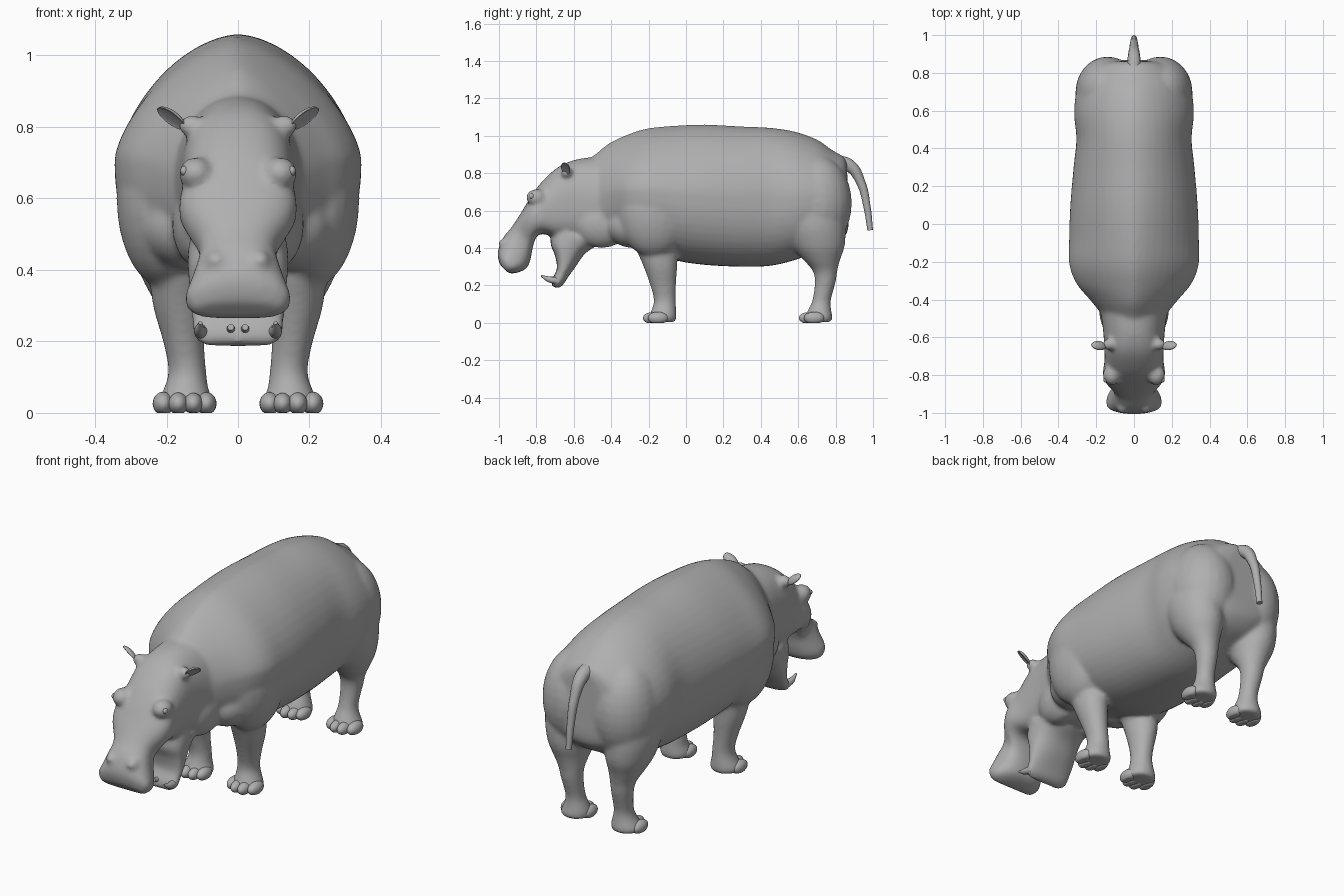
import bpy, bmesh, math
from mathutils import Vector, Matrix

if "Cube" in bpy.data.objects:
    bpy.data.objects.remove(bpy.data.objects["Cube"], do_unlink=True)

hide = bpy.data.materials.new("grey_hide")
hide.use_nodes = True
GREY = (0.43, 0.43, 0.43, 1)
hide.diffuse_color = GREY
hide.node_tree.nodes["Principled BSDF"].inputs["Base Color"].default_value = GREY


def finish(name, bm):
    """Turn a bmesh into a smooth object."""
    bmesh.ops.recalc_face_normals(bm, faces=bm.faces)
    for f in bm.faces:
        f.smooth = True
    mesh = bpy.data.meshes.new(name)
    bm.to_mesh(mesh)
    bm.free()
    mesh.materials.append(hide)
    ob = bpy.data.objects.new(name, mesh)
    bpy.context.collection.objects.link(ob)
    return ob


def blend(secs, steps=5):
    """Catmull-Rom interpolation between neighbouring sections."""
    pts = [secs[0]] + secs + [secs[-1]]
    for i in range(1, len(pts) - 2):
        for k in range(steps):
            t = k / steps
            yield [0.5 * (2 * b + (c - a) * t + (2 * a - 5 * b + 4 * c - d) * t * t
                          + (3 * b - a - 3 * c + d) * t ** 3)
                   for a, b, c, d in zip(*pts[i - 1:i + 3])]
    yield secs[-1]


def loft(bm, secs, frame, lower=2.0, n=48):
    """Skin rounded cross-sections; upper and lower set how square each half is."""
    rings = []
    for s in blend(secs):
        c, u, v, upper = frame(s)
        ring = []
        for i in range(n):
            a = math.tau * i / n
            power = upper if math.cos(a) > 0 else lower
            p, q = (math.copysign(abs(w) ** (2 / power), w) for w in (math.cos(a), math.sin(a)))
            ring.append(bm.verts.new(c + u * p + v * q))
        rings.append(ring)
    for r0, r1 in zip(rings, rings[1:]):
        for i in range(n):
            j = (i + 1) % n
            bm.faces.new((r0[i], r0[j], r1[j], r1[i]))
    bm.faces.new(rings[0])
    bm.faces.new(rings[-1])


def spine_frame(s):
    # section: top y, top z, bottom y, bottom z, half width, squareness of the top
    top, low = Vector((0, s[0], s[1])), Vector((0, s[2], s[3]))
    return (top + low) / 2, (top - low) / 2, Vector((s[4], 0, 0)), s[5]


def leg_frame(side):
    # section: z, centre x, centre y, half width, half depth
    return lambda s: (Vector((side * s[1], s[2], s[0])), Vector((s[3], 0, 0)), Vector((0, s[4], 0)), 2)


def blob(bm, centre, radii):
    m = Matrix.Translation(centre) @ Matrix.Diagonal((*radii, 1))
    return bmesh.ops.create_uvsphere(bm, u_segments=24, v_segments=16, radius=1, matrix=m)["verts"]


def tapered(name, points, radii):
    """Round tapering curve through points."""
    cu = bpy.data.curves.new(name, "CURVE")
    cu.dimensions = "3D"
    cu.bevel_depth = 1
    cu.bevel_resolution = 4
    cu.use_fill_caps = True
    sp = cu.splines.new("BEZIER")
    sp.bezier_points.add(len(points) - 1)
    for bp, p, r in zip(sp.bezier_points, points, radii):
        bp.co, bp.radius = p, r
        bp.handle_left_type = bp.handle_right_type = "AUTO"
    cu.materials.append(hide)
    ob = bpy.data.objects.new(name, cu)
    bpy.context.collection.objects.link(ob)


skin = bmesh.new()

# barrel trunk, neck to rump, with a ridged back
loft(skin, [
    (-.56, .87, -.50, .42, .15, 2), (-.50, .89, -.44, .42, .178, 1.7), (-.42, .955, -.38, .43, .235, 1.5),
    (-.33, 1.0, -.30, .42, .305, 1.45), (-.22, 1.037, -.20, .385, .343, 1.5),
    (-.08, 1.053, -.06, .335, .343, 1.6), (.10, 1.06, .10, .31, .337, 1.7), (.30, 1.05, .30, .30, .32, 1.8),
    (.45, 1.043, .45, .305, .305, 1.85), (.58, 1.023, .58, .335, .317, 1.75), (.70, .98, .70, .38, .305, 1.7),
    (.78, .925, .80, .42, .265, 1.8), (.84, .89, .86, .48, .19, 1.9), (.86, .86, .87, .55, .10, 2)],
    spine_frame, 2.35)

# skull and broad muzzle
loft(skin, [
    (-.45, .89, -.45, .43, .18, 2), (-.58, .875, -.52, .42, .165, 2.2), (-.68, .835, -.60, .44, .158, 2.5),
    (-.77, .755, -.68, .45, .156, 2.4), (-.83, .675, -.76, .475, .165, 2.2), (-.875, .60, -.80, .46, .148, 2.4),
    (-.93, .515, -.82, .40, .108, 2.4), (-.975, .46, -.83, .345, .118, 2.3), (-1.0, .405, -.85, .295, .138, 2.2),
    (-1.007, .36, -.895, .27, .149, 2.2), (-.995, .31, -.945, .262, .125, 2.2)], spine_frame, 2.8)

# hanging lower jaw
loft(skin, [
    (-.70, .52, -.48, .41, .14, 2.8), (-.725, .43, -.54, .37, .14, 2.8), (-.70, .36, -.59, .30, .135, 2.8),
    (-.69, .29, -.63, .245, .13, 3), (-.715, .235, -.66, .20, .126, 3), (-.72, .20, -.69, .183, .10, 2.6)],
    spine_frame, 2.3)

front_leg = [(.66, .20, -.16, .10, .14), (.50, .18, -.155, .092, .125), (.40, .168, -.155, .082, .112),
             (.30, .163, -.137, .075, .09), (.20, .152, -.122, .058, .069), (.12, .142, -.113, .053, .059),
             (.07, .145, -.118, .062, .066), (.03, .147, -.125, .078, .075), (.004, .147, -.125, .072, .068)]
hind_leg = [(.74, .16, .67, .11, .15), (.55, .175, .68, .13, .17), (.42, .17, .705, .115, .145),
            (.34, .162, .725, .088, .10), (.28, .152, .743, .065, .067), (.22, .148, .745, .055, .056),
            (.12, .142, .725, .048, .05), (.07, .142, .715, .06, .062), (.03, .147, .71, .076, .073),
            (.004, .147, .71, .072, .068)]

for side in (1, -1):
    loft(skin, front_leg, leg_frame(side))
    loft(skin, hind_leg, leg_frame(side))
    # rump, shoulder, brisket, neck fold, brow, nostril and ear base swellings
    for c, r in (((.14, .70, .64), (.17, .187, .255)),
                 ((.205, -.17, .60), (.135, .20, .25)),
                 ((.14, -.28, .52), (.13, .15, .12)),
                 ((.10, -.45, .53), (.085, .15, .13)),
                 ((.118, -.80, .67), (.048, .055, .046)),
                 ((.062, -.965, .425), (.03, .04, .03)),
                 ((.128, -.638, .803), (.042, .032, .03))):
        blob(skin, (side * c[0], c[1], c[2]), r)

# fuse all masses into one continuous hide
body = finish("body", skin)
fuse = body.modifiers.new("fuse", "REMESH")
fuse.mode = "VOXEL"
fuse.voxel_size = 0.01
fuse.use_smooth_shade = True
relax = body.modifiers.new("relax", "SMOOTH")
relax.factor = 0.5
relax.iterations = 14

for side, label in ((1, "left"), (-1, "right")):
    # four long toes on each foot, the outer ones set back
    for foot, cy in (("front", -.125), ("hind", .71)):
        toes = bmesh.new()
        for dx, dy, r in ((-.058, -.03, .032), (-.022, -.055, .03), (.02, -.055, .031), (.062, -.025, .033)):
            for v in blob(toes, (side * (.147 + dx), cy + dy, .026), (r * .9, r * 1.65, r)):
                v.co.z = max(v.co.z, 0)
        finish(f"{label}_{foot}_toes", toes)

    # cupped ear
    ear = bmesh.new()
    blob(ear, (0, 0, 0), (.048, .028, .02))
    along = Vector((.8, 0, .6))
    facing = Vector((.5, -.55, -.667)).normalized()
    axes = Matrix((along, facing.cross(along), facing)).transposed()
    for v in ear.verts:
        if v.co.z > 0:
            v.co.z *= -0.2
        v.co = axes @ v.co + Vector((.187, -.645, .823))
        v.co.x *= side
    finish(f"{label}_ear", ear)

    # eyeball
    eye = bmesh.new()
    blob(eye, (side * .15, -.825, .677), (.012, .015, .014))
    finish(f"{label}_eye", eye)

    # lower tusk and incisor
    tapered(f"{label}_tusk", [(side * .10, -.68, .225), (side * .107, -.73, .232), (side * .105, -.775, .252)],
            [.022, .016, .005])
    tapered(f"{label}_incisor", [(side * .02, -.68, .228), (side * .02, -.735, .24)], [.016, .009])

# drooping tail
tapered("tail", [(0, .80, .86), (0, .875, .84), (0, .935, .75), (0, .968, .62), (0, .985, .495)],
        [.04, .034, .024, .019, .015])
